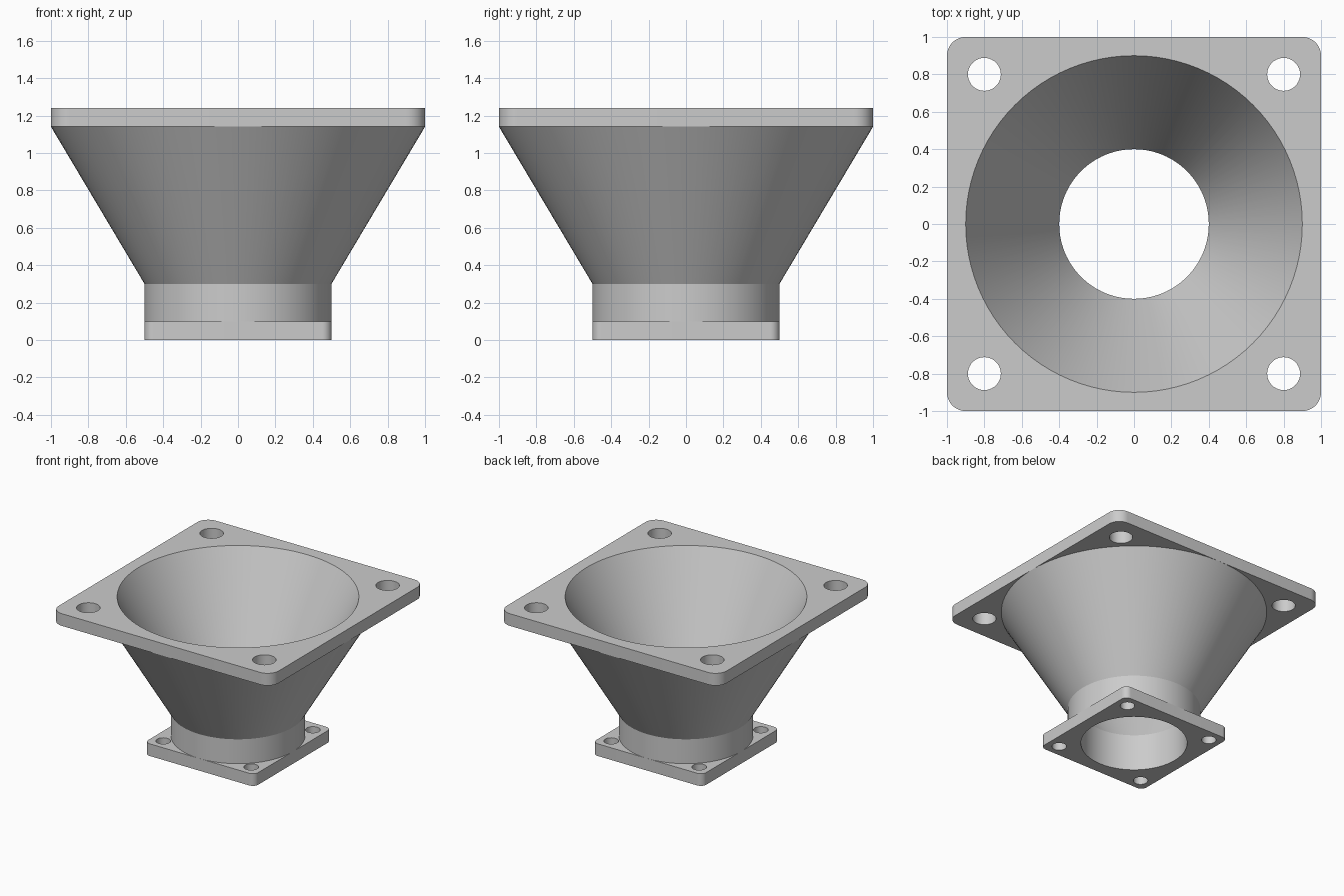
import bpy, bmesh, math
from mathutils import Matrix

cube = bpy.data.objects.get("Cube")
if cube:
    bpy.data.objects.remove(cube, do_unlink=True)

SEGMENTS = 96
NECK_TOP, HEIGHT, THICK = 0.30, 1.24, 0.10
BORE_LOW, BORE_HIGH = 0.40, 0.90

grey = bpy.data.materials.new("light_grey")
grey.use_nodes = True
GREY = (0.6, 0.6, 0.6, 1)
grey.diffuse_color = GREY
grey.node_tree.nodes["Principled BSDF"].inputs["Base Color"].default_value = GREY


def bore_radius(z):
    t = max(0, (z - NECK_TOP) / (HEIGHT - NECK_TOP))
    return BORE_LOW + t * (BORE_HIGH - BORE_LOW)


def make_object(name, bm):
    bmesh.ops.recalc_face_normals(bm, faces=bm.faces)
    mesh = bpy.data.meshes.new(name)
    bm.to_mesh(mesh)
    bm.free()
    obj = bpy.data.objects.new(name, mesh)
    bpy.context.collection.objects.link(obj)
    mesh.materials.append(grey)
    return obj


def smooth(obj):
    bpy.ops.object.select_all(action='DESELECT')
    obj.select_set(True)
    bpy.context.view_layer.objects.active = obj
    bpy.ops.object.shade_smooth_by_angle(angle=math.radians(25))


def lathe(name, profile):
    """Spin open (radius, z) profiles around the vertical axis."""
    bm = bmesh.new()
    rings = []
    for r, z in profile:
        rings.append([bm.verts.new((r * math.cos(a), r * math.sin(a), z))
                      for a in (2 * math.pi * i / SEGMENTS for i in range(SEGMENTS))])
    for low, high in zip(rings, rings[1:]):
        for i in range(SEGMENTS):
            j = (i + 1) % SEGMENTS
            bm.faces.new((low[i], low[j], high[j], high[i]))
    return bm


def cone_cutter(bm, x, y, z0, z1, r0, r1, segments):
    bmesh.ops.create_cone(bm, cap_ends=True, segments=segments, radius1=r0, radius2=r1,
                          depth=z1 - z0, matrix=Matrix.Translation((x, y, (z0 + z1) / 2)))


def flange(name, half, corner, z, bolt, bolt_radius, bore):
    """Rounded square plate with a centre bore and four bolt holes."""
    bm = bmesh.new()
    outline = []
    inset = half - corner
    for k, (sx, sy) in enumerate(((1, 1), (-1, 1), (-1, -1), (1, -1))):
        for i in range(13):
            a = math.pi / 2 * (k + i / 12)
            outline.append(bm.verts.new((sx * inset + corner * math.cos(a),
                                         sy * inset + corner * math.sin(a), z)))
    face = bm.faces.new(outline)
    top = bmesh.ops.extrude_face_region(bm, geom=[face])["geom"]
    bmesh.ops.translate(bm, vec=(0, 0, THICK),
                        verts=[v for v in top if isinstance(v, bmesh.types.BMVert)])
    plate = make_object(name, bm)

    # Cutters reach past both faces along the slope of the bore
    cut = bmesh.new()
    over = 0.05
    slope = (bore[1] - bore[0]) / THICK
    cone_cutter(cut, 0, 0, z - over, z + THICK + over,
                bore[0] - slope * over, bore[1] + slope * over, SEGMENTS)
    for x in (-bolt, bolt):
        for y in (-bolt, bolt):
            cone_cutter(cut, x, y, z - over, z + THICK + over, bolt_radius, bolt_radius, 40)
    cutter = make_object(name + "_cutter", cut)
    cutter.hide_render = True

    mod = plate.modifiers.new("holes", 'BOOLEAN')
    mod.operation = 'DIFFERENCE'
    mod.solver = 'EXACT'
    mod.object = cutter
    bpy.context.view_layer.objects.active = plate
    bpy.ops.object.modifier_apply(modifier=mod.name)
    bpy.data.objects.remove(cutter, do_unlink=True)
    smooth(plate)


# Mounting plates
z_top = HEIGHT - THICK
flange("top_flange", 1.0, 0.10, z_top, 0.80, 0.088, (bore_radius(z_top), BORE_HIGH))
flange("bottom_flange", 0.5, 0.05, 0, 0.40, 0.055, (BORE_LOW, BORE_LOW))

# Funnel wall: outer skin and inner skin, both ends closed by the plates
outer = lathe("outer", [(0.5, THICK), (0.5, NECK_TOP), (1.0, z_top)])
smooth(make_object("funnel_outer_wall", outer))
inner = lathe("inner", [(BORE_LOW, THICK), (BORE_LOW, NECK_TOP), (bore_radius(z_top), z_top)])
bmesh.ops.recalc_face_normals(inner, faces=inner.faces)
inner_wall = make_object("funnel_inner_wall", inner)
inner_wall.data.flip_normals()
smooth(inner_wall)
